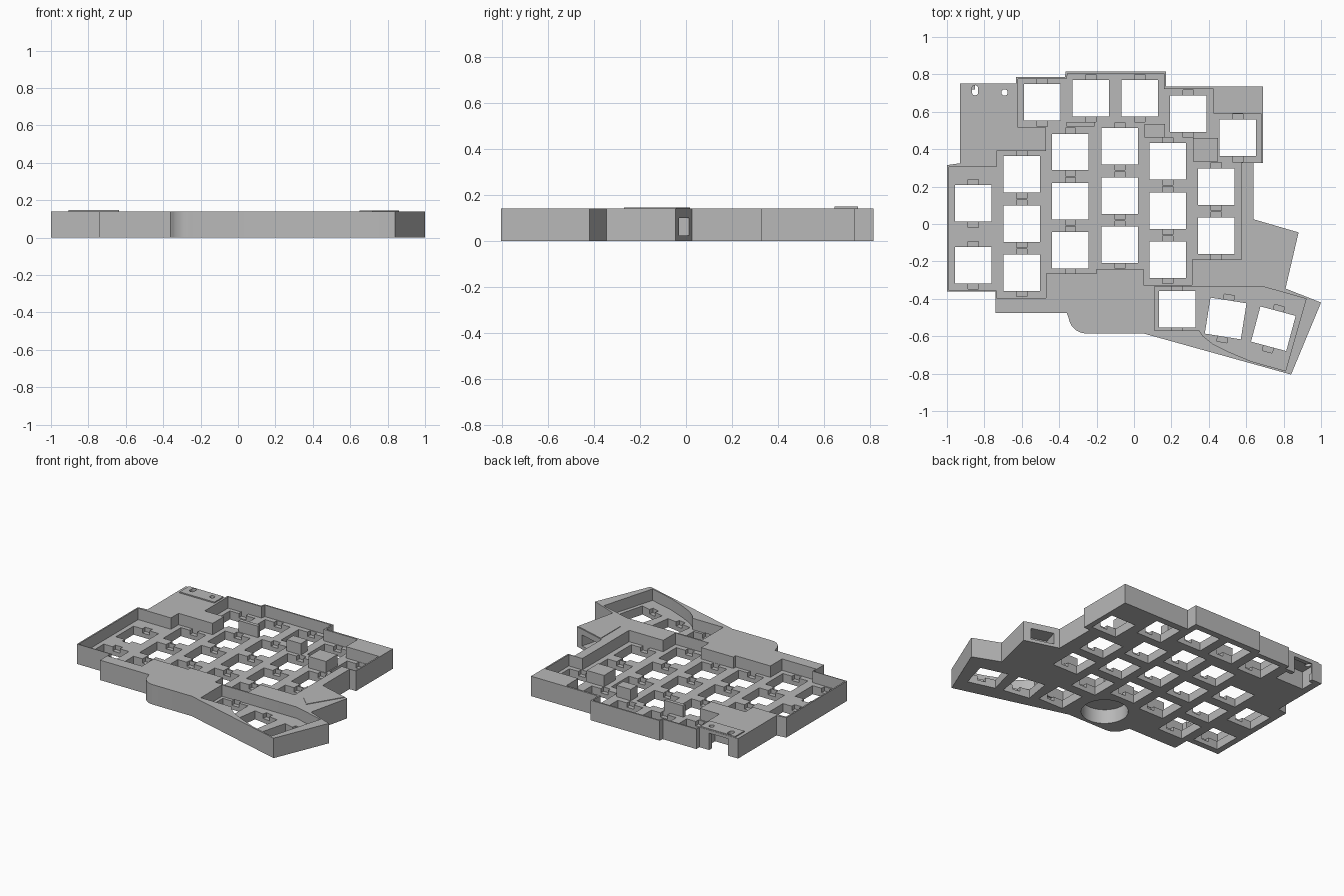
import bpy
import bmesh
from math import cos, sin, pi, radians
from mathutils import Matrix, Vector

default_cube = bpy.data.objects.get("Cube")
if default_cube:
    bpy.data.objects.remove(default_cube, do_unlink=True)

TOP = 0.14      # height of the case rim
FLOOR = 0.06    # top of the switch plate
HOLE = 0.195    # side of a switch opening

grey = bpy.data.materials.new("case_grey")
grey.use_nodes = True
grey.diffuse_color = (0.48, 0.48, 0.48, 1)
grey.node_tree.nodes["Principled BSDF"].inputs["Base Color"].default_value = grey.diffuse_color


def add_prism(bm, points, bottom, top):
    """Extrude a closed outline between two heights."""
    face = bm.faces.new([bm.verts.new((x, y, bottom)) for x, y in points])
    result = bmesh.ops.extrude_face_region(bm, geom=[face])
    raised = [v for v in result["geom"] if isinstance(v, bmesh.types.BMVert)]
    bmesh.ops.translate(bm, verts=raised, vec=(0, 0, top - bottom))


def make_object(name, prisms):
    bm = bmesh.new()
    for points, bottom, top in prisms:
        add_prism(bm, points, bottom, top)
    bmesh.ops.recalc_face_normals(bm, faces=bm.faces[:])
    mesh = bpy.data.meshes.new(name)
    bm.to_mesh(mesh)
    bm.free()
    mesh.materials.append(grey)
    obj = bpy.data.objects.new(name, mesh)
    bpy.context.scene.collection.objects.link(obj)
    return obj


def rect(x, y, width, depth, degrees=0):
    turn = Matrix.Rotation(radians(degrees), 2)
    corners = [(-1, -1), (1, -1), (1, 1), (-1, 1)]
    return [Vector((x, y)) + turn @ Vector((i * width / 2, j * depth / 2)) for i, j in corners]


def span(x0, x1, y0, y1):
    return rect((x0 + x1) / 2, (y0 + y1) / 2, x1 - x0, y1 - y0)


def arc(x, y, radius, start=0, end=360, steps=40):
    angles = [radians(start + (end - start) * i / steps) for i in range(steps)]
    return [(x + radius * cos(a), y + radius * sin(a)) for a in angles]


def cut(obj, name, prisms):
    """Subtract separate prisms from an object and bake the result."""
    cutter = make_object(name, prisms)
    cutter.hide_render = True
    mod = obj.modifiers.new(name, "BOOLEAN")
    mod.operation = "DIFFERENCE"
    mod.solver = "EXACT"
    mod.object = cutter
    bpy.context.view_layer.update()
    graph = bpy.context.evaluated_depsgraph_get()
    baked = bpy.data.meshes.new_from_object(obj.evaluated_get(graph))
    obj.modifiers.clear()
    obj.data = baked
    bpy.data.objects.remove(cutter, do_unlink=True)


# Stepped outer outline, with a rounded front corner
outline = [
    (-.93, .75), (-.63, .75), (-.63, .785), (-.37, .785), (-.365, .815),
    (.17, .815), (.17, .735), (.69, .735), (.69, .325), (.64, .325),
    (.64, .025), (.88, -.045), (.81, -.345), (1, -.42), (.84, -.805), (.05, -.585),
] + arc(-.255, -.49, .095, 270, 180, 10) + [
    (-.36, -.475), (-.74, -.475), (-.74, -.36), (-1, -.36), (-1, .315), (-.93, .325),
]

# Recess around the main keys
key_well = [
    (-.99, .305), (-.735, .305), (-.735, .39), (-.47, .39), (-.47, .515),
    (-.62, .515), (-.62, .775), (-.36, .775), (-.355, .805), (.16, .805),
    (.16, .722), (.425, .722), (.425, .59), (.68, .59), (.68, .33),
    (.575, .33), (.575, -.19), (.31, -.19), (.31, -.325), (.05, -.325),
    (.05, -.24), (-.2, -.24), (-.2, -.265), (-.47, -.265), (-.47, -.395),
    (-.735, -.395), (-.735, -.355), (-.99, -.355),
]

# Recess around the thumb keys
thumb_well = [
    (.11, -.335), (.69, -.335), (.92, -.4), (.81, -.785), (.63, -.735),
    (.51, -.685), (.42, -.64), (.37, -.6), (.35, -.57), (.11, -.57),
]

# Key centres: column x, rear key y, number of keys
columns = [(-.86, .11, 2), (-.6, .265, 3), (-.34, .385, 3),
           (-.075, .415, 3), (.18, .335, 3), (.44, .2, 2)]
keys = [(x, y - .263 * i, 0) for x, y, count in columns for i in range(count)]
keys[1] = (-.86, -.22, 0)
keys += [(-.49, .65, 0), (-.23, .672, 0), (.03, .672, 0), (.29, .59, 0), (.555, .46, 0)]
keys += [(.23, -.455, 0), (.49, -.505, -9), (.745, -.56, -15)]

case = make_object("keyboard_case", [(outline, 0, TOP)])
cut(case, "key_wells", [(key_well, FLOOR, TOP + .1), (thumb_well, FLOOR, TOP + .1)])
cut(case, "switch_holes", [(rect(x, y, HOLE, HOLE, a), -.1, FLOOR + .02) for x, y, a in keys])
cut(case, "clip_notches", [(rect(x, y, .055, HOLE + .06, a), .03, FLOOR + .002) for x, y, a in keys])

# Underside recesses: round foot, controller bay with rear port, side jack port
cut(case, "round_recess", [(arc(-.1, -.41, .15), -.1, .1)])
cut(case, "controller_bay", [(span(-.88, -.66, .62, .72), -.1, .125)])
cut(case, "rear_port", [(span(-.85, -.705, .65, .9), -.1, .118)])
cut(case, "jack_port", [(rect(.745, -.04, .16, .16, -16), .022, .1)])

# Thin raised cover over the controller, pierced by a slot and a round hole
cover = make_object("controller_cover", [(span(-.905, -.635, .645, .748), TOP - .001, TOP + .008)])
slot = arc(-.85, .725, .017, 0, 180, 12) + arc(-.85, .705, .017, 180, 360, 12)
button_holes = [(slot, .05, .3), (arc(-.692, .703, .017), .05, .3)]
for part in (case, cover):
    cut(part, "button_holes", button_holes)

# Thin raised skin over the jack housing
make_object("jack_cover", [([(.65, .018), (.86, -.043), (.72, -.27), (.65, -.2)], TOP - .001, TOP + .004)])

# Filler blocks between the staggered key columns
for name, limits in (("filler_block_middle", (.055, .165, .462, .535)),
                     ("filler_block_right", (.315, .45, .333, .46)),
                     ("filler_strip_left", (-.36, -.21, .52, .545))):
    make_object(name, [(span(*limits), FLOOR - .002, TOP)])

# Flat faces with smooth round walls
for obj in bpy.context.scene.collection.objects:
    if obj.type == "MESH" and obj.data.materials and obj.data.materials[0] == grey:
        bpy.ops.object.select_all(action="DESELECT")
        obj.select_set(True)
        bpy.context.view_layer.objects.active = obj
        bpy.ops.object.shade_smooth_by_angle(angle=pi / 9)
